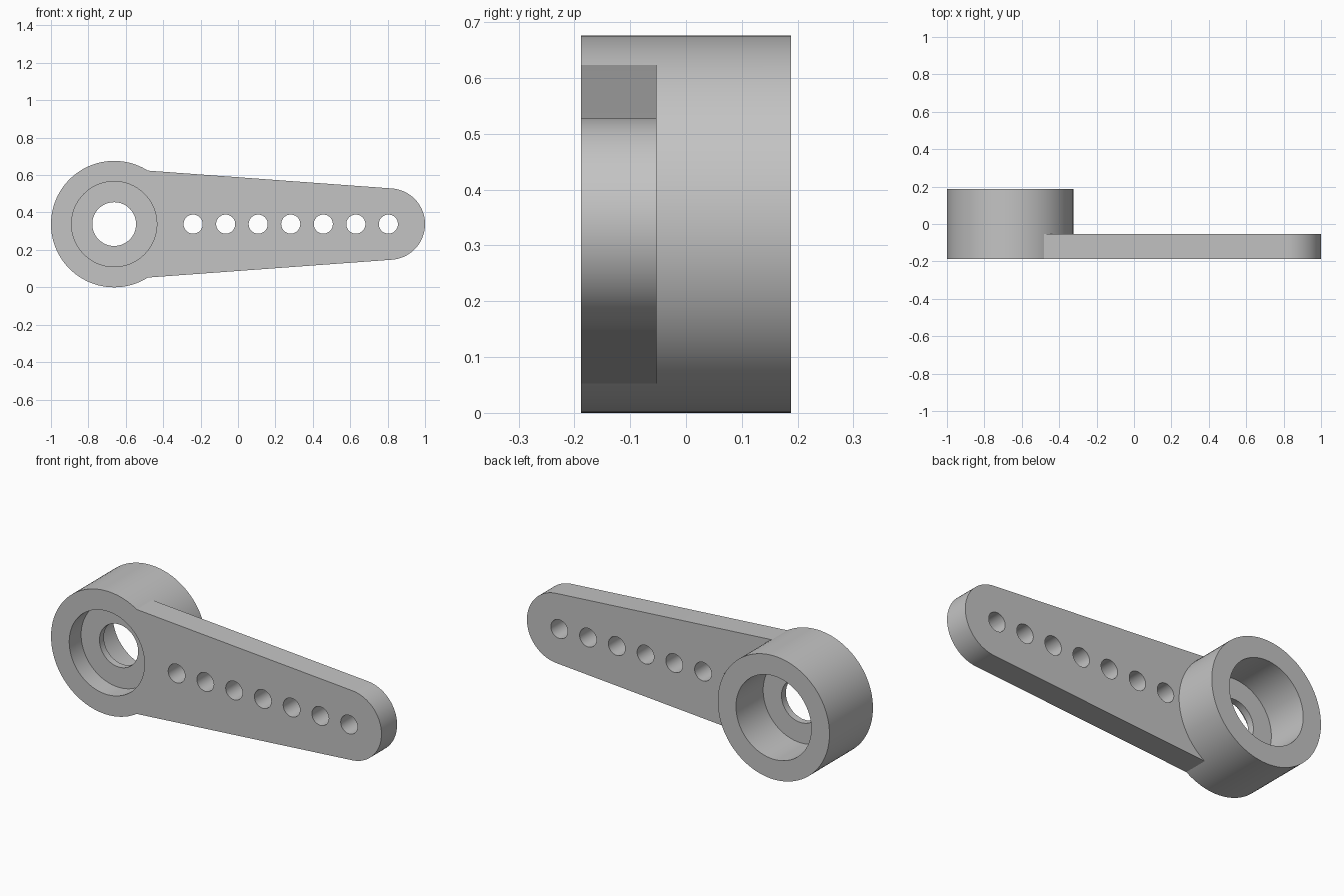
import bpy, bmesh, math
from mathutils import Vector

cube = bpy.data.objects.get("Cube")
if cube:
    bpy.data.objects.remove(cube, do_unlink=True)

FRONT, BACK, ARM_BACK = -0.188, 0.188, -0.053
WALL_FRONT, WALL_BACK = -0.085, -0.047
HUB_X, TIP_X, MID_Z = -0.662, 0.809, 0.338
HUB_R, POCKET_R, BORE_R, TIP_R, HOLE_R = 0.338, 0.228, 0.117, 0.191, 0.051
SLOPE = math.atan(0.073)

grey = bpy.data.materials.new("plain grey")
grey.use_nodes = True
colour = (0.55, 0.55, 0.55, 1)
grey.diffuse_color = colour
grey.node_tree.nodes["Principled BSDF"].inputs["Base Color"].default_value = colour


def prism(name, outline, y0, y1):
    """Extrude an outline of (x, z) points from y0 to y1."""
    bm = bmesh.new()
    face = bm.faces.new([bm.verts.new((x, y0, z)) for x, z in outline])
    grown = bmesh.ops.extrude_face_region(bm, geom=[face])["geom"]
    verts = [v for v in grown if isinstance(v, bmesh.types.BMVert)]
    bmesh.ops.translate(bm, verts=verts, vec=Vector((0, y1 - y0, 0)))
    bmesh.ops.recalc_face_normals(bm, faces=bm.faces)
    mesh = bpy.data.meshes.new(name)
    bm.to_mesh(mesh)
    bm.free()
    mesh.materials.append(grey)
    obj = bpy.data.objects.new(name, mesh)
    bpy.context.collection.objects.link(obj)
    return obj


def arc(x, r, start, end, n):
    angles = [start + (end - start) * i / n for i in range(n + 1)]
    return [(x + r * math.cos(a), MID_Z + r * math.sin(a)) for a in angles]


def disc(name, x, r, y0, y1, n=96):
    return prism(name, arc(x, r, 0, math.tau, n)[:-1], y0, y1)


def combine(target, other, operation):
    """Apply a boolean and discard the helper."""
    mod = target.modifiers.new(operation, "BOOLEAN")
    mod.operation, mod.solver, mod.object = operation, "EXACT", other
    bpy.context.view_layer.objects.active = target
    bpy.ops.object.modifier_apply(modifier=mod.name)
    bpy.data.objects.remove(other, do_unlink=True)


# Hub cylinder
lever = disc("lever_arm_with_hub", HUB_X, HUB_R, FRONT, BACK)

# Tapered arm with a round tip tangent to its sides
limit = math.pi / 2 - SLOPE
tip = arc(TIP_X, TIP_R, -limit, limit, 48)
root_half = tip[-1][1] - MID_Z + 0.073 * (tip[-1][0] - HUB_X)
outline = [(HUB_X, MID_Z - root_half)] + tip + [(HUB_X, MID_Z + root_half)]
combine(lever, prism("arm", outline, FRONT, ARM_BACK), "UNION")

# Pockets on both sides of the hub, joined by a narrower bore
combine(lever, disc("front_pocket", HUB_X, POCKET_R, FRONT - 0.1, WALL_FRONT), "DIFFERENCE")
combine(lever, disc("back_pocket", HUB_X, POCKET_R, WALL_BACK, BACK + 0.1), "DIFFERENCE")
combine(lever, disc("bore", HUB_X, BORE_R, -0.15, 0.05, 64), "DIFFERENCE")

# Row of linkage holes
for i in range(7):
    hole = disc("linkage_hole", -0.24 + 0.174 * i, HOLE_R, FRONT - 0.1, ARM_BACK + 0.1, 40)
    combine(lever, hole, "DIFFERENCE")

# Smooth round walls, sharp rims
bpy.ops.object.select_all(action="DESELECT")
lever.select_set(True)
bpy.context.view_layer.objects.active = lever
bpy.ops.object.shade_smooth_by_angle(angle=math.radians(20))
